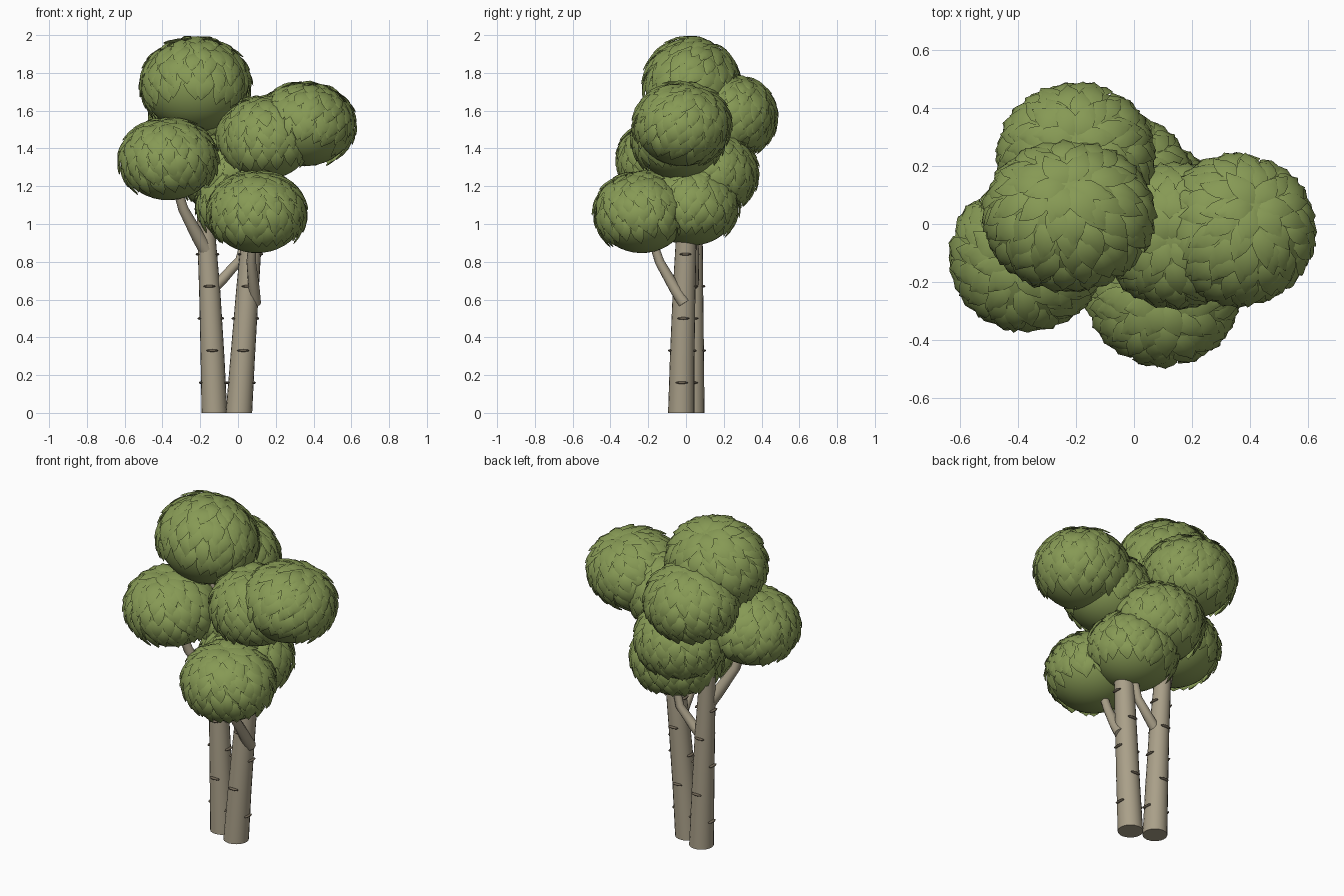
import bpy, bmesh, math, random
from mathutils import Vector, Matrix

if "Cube" in bpy.data.objects:
    bpy.data.objects.remove(bpy.data.objects["Cube"])

random.seed(4)


def material(name, rgb):
    m = bpy.data.materials.new(name)
    m.diffuse_color = (*rgb, 1)
    m.use_nodes = True
    m.node_tree.nodes["Principled BSDF"].inputs["Base Color"].default_value = m.diffuse_color
    return m


LEAF = material("leaf_green", (0.24, 0.32, 0.09))
BARK = material("bark", (0.40, 0.35, 0.25))
MARK = material("bark_mark", (0.16, 0.13, 0.09))


def finish(name, bm, mat, smooth=True):
    me = bpy.data.meshes.new(name)
    bm.to_mesh(me)
    bm.free()
    for p in me.polygons:
        p.use_smooth = smooth
    me.materials.append(mat)
    ob = bpy.data.objects.new(name, me)
    bpy.context.collection.objects.link(ob)
    return ob


def tube(name, points, sides=20, level=False):
    """Tapered tube through (x, y, z, radius) points, capped at both ends."""
    bm = bmesh.new()
    rings = []
    for i, p in enumerate(points):
        a = Vector(points[max(i - 1, 0)][:3])
        b = Vector(points[min(i + 1, len(points) - 1)][:3])
        rot = Matrix.Identity(3) if level else (b - a).to_track_quat('Z', 'Y').to_matrix()
        ring = []
        for k in range(sides):
            t = 2 * math.pi * k / sides
            ring.append(bm.verts.new(Vector(p[:3]) + rot @ Vector((math.cos(t), math.sin(t), 0)) * p[3]))
        rings.append(ring)
    for r0, r1 in zip(rings, rings[1:]):
        for k in range(sides):
            j = (k + 1) % sides
            bm.faces.new((r0[k], r0[j], r1[j], r1[k]))
    caps = [bm.faces.new(rings[0][::-1]), bm.faces.new(rings[-1])]
    ob = finish(name, bm, BARK)
    ob.data.polygons[-1].use_smooth = ob.data.polygons[-2].use_smooth = False
    return ob


# Two leaning trunks
trunks = {
    "left": [(-0.125, 0.03, 0, 0.068), (-0.135, 0.032, 0.3, 0.063), (-0.15, 0.035, 0.65, 0.056),
             (-0.168, 0.04, 0.95, 0.048), (-0.2, 0.05, 1.55, 0.03)],
    "right": [(0.005, -0.025, 0, 0.07), (0.025, -0.02, 0.3, 0.065), (0.05, -0.01, 0.65, 0.06),
              (0.07, 0.0, 0.9, 0.055), (0.11, 0.0, 1.35, 0.035)],
}
for side, pts in trunks.items():
    tube("trunk_" + side, pts, level=True)

# Side branches
tube("branch_to_left_crown", [(-0.16, 0.03, 0.85, 0.04), (-0.21, 0.0, 0.93, 0.035),
                              (-0.29, -0.06, 1.08, 0.027), (-0.34, -0.09, 1.25, 0.022)], 12)
tube("branch_to_lower_crown", [(-0.14, 0.035, 0.65, 0.03), (-0.08, 0.04, 0.71, 0.028),
                               (0.01, 0.045, 0.81, 0.024), (0.05, 0.045, 0.98, 0.02)], 12)
tube("branch_to_front_crown", [(0.09, -0.01, 0.58, 0.032), (0.085, -0.06, 0.66, 0.03),
                               (0.07, -0.14, 0.80, 0.025), (0.08, -0.2, 0.98, 0.02)], 12)

# Dark horizontal bark marks in alternating opposite pairs
bm = bmesh.new()
for pts in trunks.values():
    for i in range(5):
        z = 0.16 + 0.17 * i
        a, b = next((p, q) for p, q in zip(pts, pts[1:]) if p[2] <= z < q[2])
        t = (z - a[2]) / (b[2] - a[2])
        x, y, z, r = (u + (v - u) * t for u, v in zip(a, b))
        for half in (0, math.pi):
            ang = half + (math.pi / 2 if i % 2 else 0)
            M = (Matrix.Translation((x, y, z)) @ Matrix.Rotation(ang, 4, 'Z')
                 @ Matrix.Translation((r, 0, 0)) @ Matrix.Diagonal((0.012, 0.033, 0.007, 1)))
            bmesh.ops.create_uvsphere(bm, u_segments=10, v_segments=6, radius=1, matrix=M)
finish("bark_marks", bm, MARK)

# Leafy crowns: name, centre, outer radii, backward and sideways lean of the leaf rosette
crowns = [
    ("top", (-0.225, 0.03, 1.735), (0.30, 0.265, 0.265), -25, 0),
    ("right", (0.355, -0.02, 1.525), (0.275, 0.265, 0.235), -20, 15),
    ("middle", (0.145, -0.04, 1.455), (0.265, 0.255, 0.235), 5, -5),
    ("back", (-0.2, 0.235, 1.57), (0.275, 0.255, 0.235), -15, 0),
    ("inner", (-0.06, 0.13, 1.27), (0.27, 0.26, 0.235), -10, 5),
    ("left", (-0.37, -0.11, 1.34), (0.27, 0.265, 0.23), 8, -8),
    ("front", (0.10, -0.235, 1.06), (0.27, 0.26, 0.23), 8, 0),
    ("lower", (0.04, 0.03, 1.10), (0.27, 0.26, 0.23), -5, 0),
]
# Leaf outline: position along the leaf, half width, height above the core
PROFILE = [(0, 0.06, 0.99), (0.2, 0.115, 1.035), (0.45, 0.15, 1.065),
           (0.7, 0.115, 1.08), (0.88, 0.055, 1.085), (1, 0, 1.085)]


def add_leaf(bm, theta, phi, place):
    length = random.uniform(0.50, 0.60)
    width = random.uniform(0.95, 1.15)
    twist = random.uniform(-0.12, 0.12)
    lift = random.uniform(-0.012, 0.012)
    rows = []
    for t, w, h in PROFILE:
        th = theta + t * length
        out = Vector((math.sin(th) * math.cos(phi), math.sin(th) * math.sin(phi), math.cos(th)))
        side = Vector((-math.sin(phi), math.cos(phi), 0))
        mid = out * (h + lift * t) + side * twist * t
        if w == 0:
            rows.append([bm.verts.new(place(mid))])
        else:
            rows.append([bm.verts.new(place(mid + side * w * width * s - out * 0.035 * abs(s)))
                         for s in (-1, 0, 1)])
    for a, b in zip(rows, rows[1:]):
        for k in (0, 1):
            if len(b) == 1:
                bm.faces.new((a[k], b[0], a[k + 1]))
            else:
                bm.faces.new((a[k], b[k], b[k + 1], a[k + 1]))


for name, centre, radii, lean_x, lean_y in crowns:
    rot = Matrix.Rotation(math.radians(lean_x), 3, 'X') @ Matrix.Rotation(math.radians(lean_y), 3, 'Y')
    core = Vector(radii) / 1.075

    def place(v):
        v = rot @ v
        return Vector(centre) + Vector((v.x * core.x, v.y * core.y, v.z * core.z))

    # Smooth core
    bm = bmesh.new()
    bmesh.ops.create_uvsphere(bm, u_segments=32, v_segments=20, radius=1)
    for v in bm.verts:
        v.co = place(v.co)
    finish("crown_core_" + name, bm, LEAF)

    # Overlapping rings of leaves pointing down from the rosette
    bm = bmesh.new()
    for ring in range(8):
        theta = 0.02 + 0.245 * ring
        count = max(6, round(2 * math.pi * math.sin(min(theta + 0.25, 1.75)) / 0.29))
        for k in range(count):
            phi = 2 * math.pi * (k + 0.5 * (ring % 2) + random.uniform(-0.15, 0.15)) / count
            add_leaf(bm, theta + random.uniform(-0.05, 0.05) * (ring > 0), phi, place)
    finish("crown_leaves_" + name, bm, LEAF)
